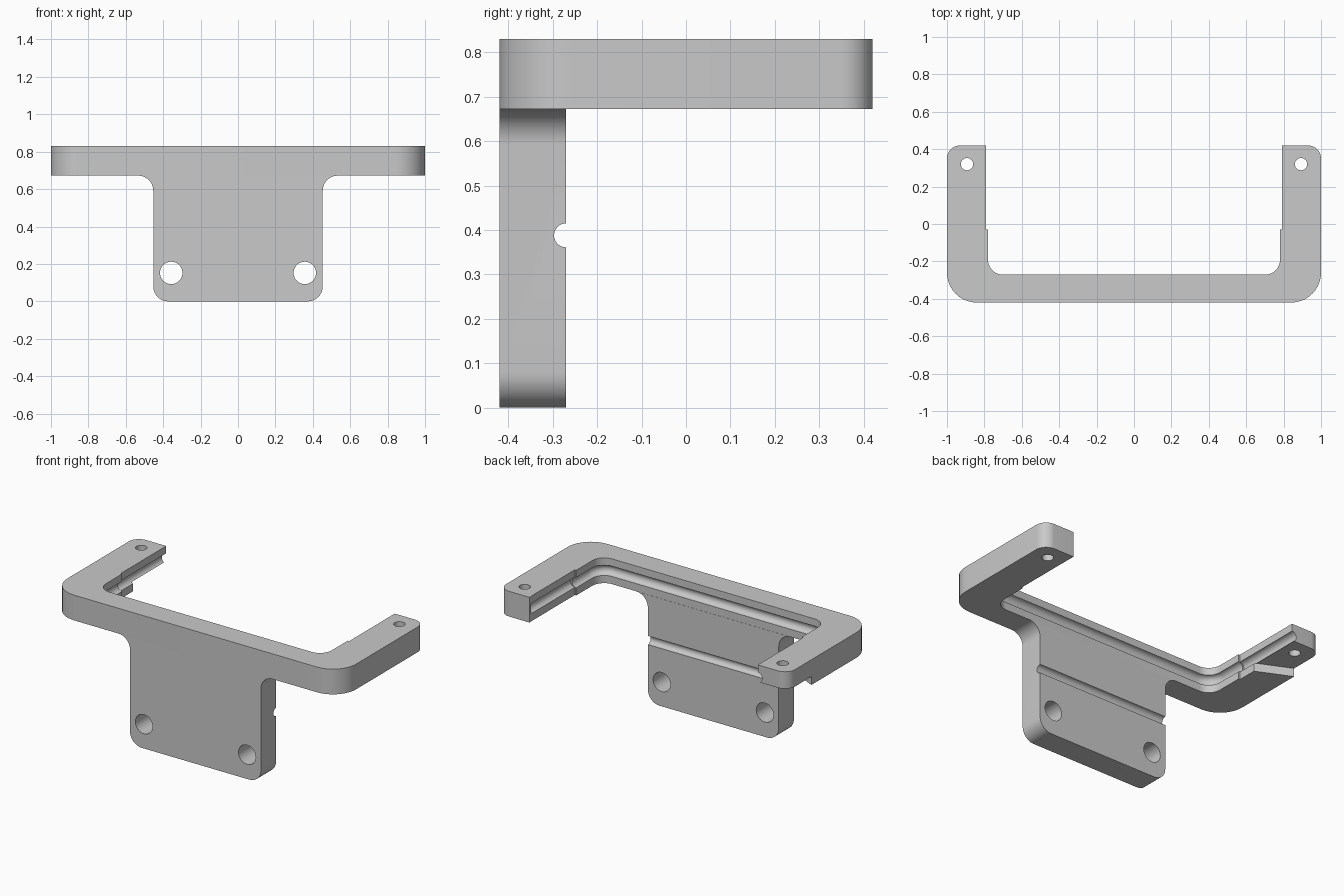
import bpy, bmesh
from math import cos, sin, pi, radians
from mathutils import Matrix

cube = bpy.data.objects.get("Cube")
if cube:
    bpy.data.objects.remove(cube, do_unlink=True)

grey = bpy.data.materials.new("light_grey")
grey.use_nodes = True
COLOUR = (0.585, 0.585, 0.585, 1)
grey.diffuse_color = COLOUR
grey.node_tree.nodes["Principled BSDF"].inputs["Base Color"].default_value = COLOUR

FRONT, BACK, INNER_Y = -0.42, 0.42, -0.27
LOW, TOP = 0.672, 0.83


def arc(cx, cy, r, start, end, steps=10):
    """Points along an arc, angles in degrees."""
    angles = [radians(start + (end - start) * i / steps) for i in range(steps + 1)]
    return [(cx + r * cos(a), cy + r * sin(a)) for a in angles]


def mirror(points):
    return [(-x, y) for x, y in reversed(points)]


def loft(name, rings):
    """Closed solid through rings of 3D points with equal counts."""
    bm = bmesh.new()
    loops = [[bm.verts.new(p) for p in ring] for ring in rings]
    n = len(loops[0])
    for a, b in zip(loops, loops[1:]):
        for i in range(n):
            j = (i + 1) % n
            bm.faces.new((a[i], a[j], b[j], b[i]))
    bm.faces.new(loops[0][::-1])
    bm.faces.new(loops[-1])
    bmesh.ops.recalc_face_normals(bm, faces=bm.faces)
    mesh = bpy.data.meshes.new(name)
    bm.to_mesh(mesh)
    bm.free()
    mesh.materials.append(grey)
    obj = bpy.data.objects.new(name, mesh)
    bpy.context.collection.objects.link(obj)
    return obj


def rod(name, centre, radius, length, axis):
    """Round cutter along x, y or z."""
    ring = arc(0, 0, radius, 0, 348.75, 31)
    obj = loft(name, [[(x, y, z) for x, y in ring] for z in (-length / 2, length / 2)])
    turn = {"x": Matrix.Rotation(pi / 2, 4, "Y"),
            "y": Matrix.Rotation(pi / 2, 4, "X"), "z": Matrix.Identity(4)}[axis]
    obj.data.transform(Matrix.Translation(centre) @ turn)
    return obj


def finish(obj, cutters):
    """Cut, then smooth the rounded surfaces."""
    bpy.ops.object.select_all(action="DESELECT")
    bpy.context.view_layer.objects.active = obj
    obj.select_set(True)
    for cutter in cutters:
        cutter.hide_render = True
        mod = obj.modifiers.new("cut", "BOOLEAN")
        mod.operation = "DIFFERENCE"
        mod.solver = "EXACT"
        mod.object = cutter
        bpy.ops.object.modifier_apply(modifier=mod.name)
        bpy.data.objects.remove(cutter, do_unlink=True)
    bpy.ops.object.shade_smooth_by_angle(angle=radians(30))


def frame_ring(z, d):
    """U outline whose inner wall is set back by d."""
    outer = arc(0.84, FRONT + 0.16, 0.16, -90, 0) + arc(0.93, BACK - 0.07, 0.07, 0, 90)
    wall = [(0.79 + d, -0.03), (0.78 + d, -0.03)]
    wall += arc(0.70, INNER_Y + 0.08, 0.08 + d, 0, -90)
    # The groove stops short of the left tip and runs out of the right one
    stop = BACK - 0.015
    left_tip = [(0.79, BACK), (0.79, stop), (0.79 + d, stop)]
    right_tip = [(0.79 + d, BACK)]
    outline = outer + left_tip + wall + mirror(right_tip + wall) + mirror(outer)
    return [(x, y, z) for x, y in outline]


# U-shaped frame with a round groove along its inner wall
groove = [(0.752 - 0.032 * cos(t), 0.032 * sin(t)) for t in (i * pi / 10 for i in range(11))]
levels = [(LOW, 0)] + groove + [(TOP, 0)]
frame = loft("u_frame", [frame_ring(z, max(d, 0.001)) for z, d in levels])

# Arm screw holes and the slanted step under one arm tip
cutters = [rod("arm_hole", (s * 0.893, 0.32, 0.75), 0.033, 0.4, "z") for s in (-1, 1)]
step = [(-1.1, 0.235), (-0.7, 0.05), (-0.7, 0.6), (-1.1, 0.6)]
cutters.append(loft("tip_step", [[(x, y, z) for x, y in step] for z in (0.6, 0.724)]))
finish(frame, cutters)

# Mounting plate with rounded lower corners and fillets below the frame
half = arc(0.373, 0.08, 0.08, -90, 0) + arc(0.533, LOW - 0.08, 0.08, 180, 90)
outline = half + mirror(half)
plate = loft("mounting_plate", [[(x, y, z) for x, z in outline] for y in (FRONT, INNER_Y)])

# Plate bolt holes and the groove across its back
cutters = [rod("bolt_hole", (s * 0.357, -0.35, 0.152), 0.06, 0.5, "y") for s in (-1, 1)]
cutters.append(rod("plate_groove", (0, INNER_Y, 0.388), 0.027, 1.4, "x"))
finish(plate, cutters)
